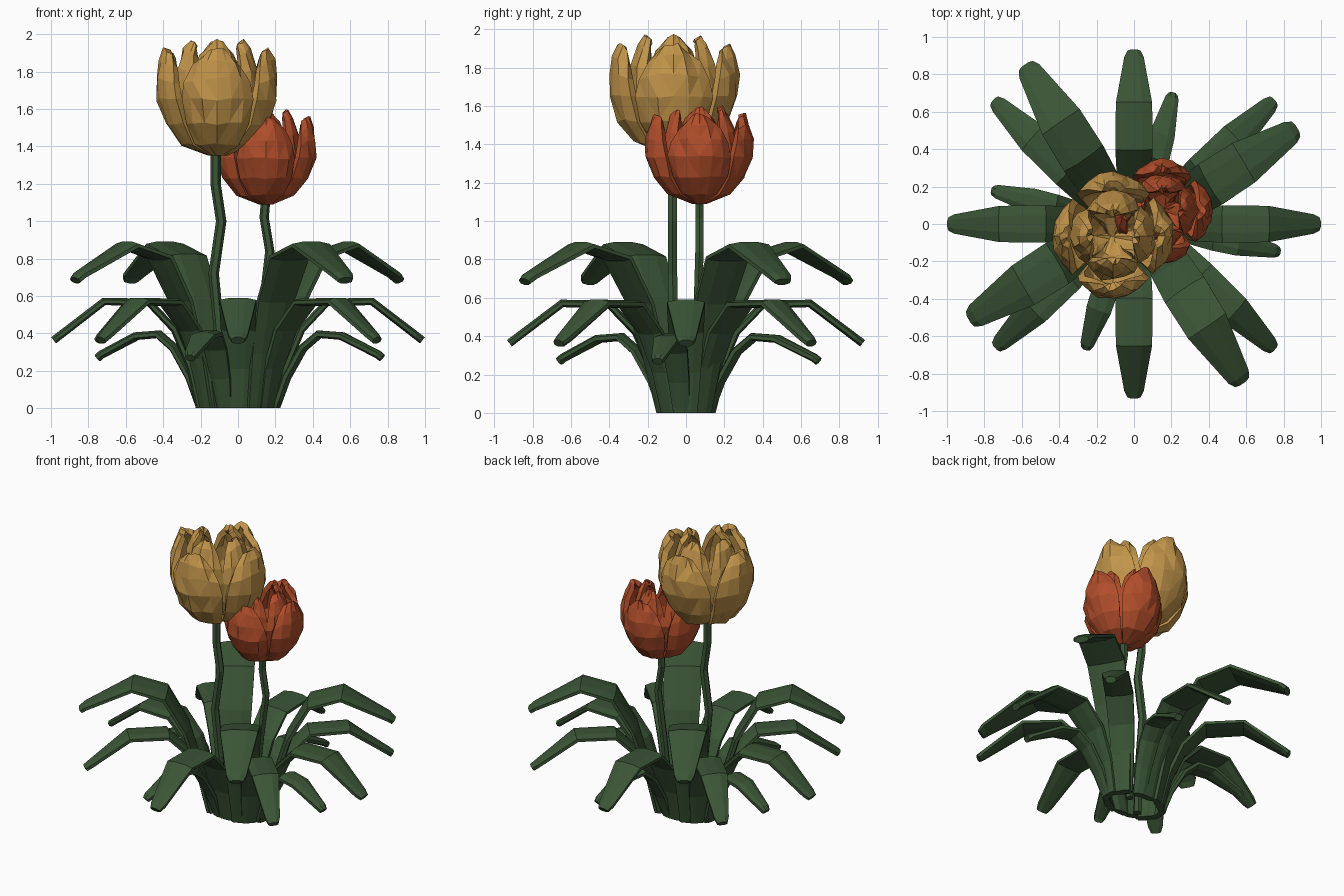
import bpy, bmesh, math, random
from mathutils import Vector

if "Cube" in bpy.data.objects:
    bpy.data.objects.remove(bpy.data.objects["Cube"])

random.seed(4)


def material(name, rgb):
    m = bpy.data.materials.new(name)
    m.diffuse_color = (*rgb, 1)
    m.use_nodes = True
    m.node_tree.nodes["Principled BSDF"].inputs["Base Color"].default_value = m.diffuse_color
    return m


GREEN = material("leaf green", (0.043, 0.09, 0.037))
YELLOW = material("golden yellow", (0.54, 0.30, 0.07))
RED = material("orange red", (0.44, 0.075, 0.024))


def finish(bm, name, mat):
    bmesh.ops.recalc_face_normals(bm, faces=bm.faces)
    me = bpy.data.meshes.new(name)
    bm.to_mesh(me)
    bm.free()
    me.materials.append(mat)
    ob = bpy.data.objects.new(name, me)
    bpy.context.collection.objects.link(ob)
    return ob


def skin(bm, rings):
    """Closed tube through rings of points, capped at both ends."""
    rows = [[bm.verts.new(p) for p in ring] for ring in rings]
    n = len(rows[0])
    for a, b in zip(rows, rows[1:]):
        for i in range(n):
            j = (i + 1) % n
            bm.faces.new((a[i], a[j], b[j], b[i]))
    bm.faces.new(rows[0])
    bm.faces.new(rows[-1])


# Leaves: (fraction of the way out, height) for each tier
HIGH = [(0, 0), (.08, .30), (.18, .58), (.34, .82), (.60, .885), (.96, .725), (1, .695)]
MID = [(0, 0), (.06, .22), (.17, .43), (.35, .58), (.66, .585), (.96, .40), (1, .375)]
LOW = [(0, 0), (.10, .17), (.25, .33), (.41, .41), (.63, .40), (.96, .30), (1, .28)]
TAPER = [.6, .78, .92, 1, .97, .52, .36]


def leaf(name, tip, path, width):
    d = Vector((tip[0], tip[1], 0))
    out = d.normalized()
    side = Vector((-out.y, out.x, 0))
    base = Vector((out.x * .19, out.y * .11, 0))
    pts = [base.lerp(d, f) + Vector((0, 0, z)) for f, z in path]
    rings = []
    for i, p in enumerate(pts):
        t = (pts[min(i + 1, len(pts) - 1)] - pts[max(i - 1, 0)]).normalized()
        nrm = t.cross(side) if i else -out
        w = width / 2 * TAPER[i]
        # slab section with bevelled edges
        top = [(-1, -.006), (-.45, .006), (.45, .006), (1, -.006)]
        under = [(1, -.026), (.45, -.036), (-.45, -.036), (-1, -.026)]
        rings.append([p + side * (u * w) + nrm * h for u, h in top + under])
    bm = bmesh.new()
    skin(bm, rings)
    finish(bm, name, GREEN)


for i, tip in enumerate([(.58, -.85), (-.58, .85), (.87, .51), (-.88, -.51)]):
    leaf(f"tall_leaf_{i}", tip, HIGH, .25)
for i, tip in enumerate([(.995, 0), (-.995, 0), (0, .93), (0, -.93)]):
    leaf(f"middle_leaf_{i}", tip, MID, .20)
for i, tip in enumerate([(.75, -.67), (-.74, -.66), (.75, .66), (-.75, .66)]):
    leaf(f"corner_leaf_{i}", tip, MID, .18)
for i, tip in enumerate([(.78, -.15), (-.76, .18), (.21, .70), (-.26, -.67)]):
    leaf(f"low_leaf_{i}", tip, LOW, .14)


# Stems
def stem(name, pts, r):
    bm = bmesh.new()
    skin(bm, [[(x + r * math.cos(k * math.pi / 3), y + r * math.sin(k * math.pi / 3), z)
               for k in range(6)] for x, y, z in pts])
    finish(bm, name, GREEN)


stem("yellow_flower_stem", [(-.08, -.06, 0), (-.10, -.065, .4), (-.13, -.07, .72), (-.09, -.07, 1.0),
                            (-.12, -.07, 1.2), (-.12, -.065, 1.42)], .028)
stem("red_flower_stem", [(.08, .05, 0), (.13, .06, .5), (.17, .07, .84),
                         (.14, .07, 1.02), (.15, .07, 1.14)], .025)

# Flowers: petal rows as (radius, height, half width)
OUTER = [(.04, 0, .03), (.19, .06, .145), (.28, .17, .21), (.325, .30, .24),
         (.325, .42, .215), (.305, .51, .155), (.28, .575, .07)]
INNER = [(.03, .03, .03), (.13, .09, .10), (.20, .20, .16), (.23, .34, .19),
         (.21, .47, .16), (.175, .57, .11), (.14, .62, .05)]


def petal(bm, rows, turn, centre, s):
    grid = []
    for r, z, hw in rows:
        line = []
        for k in range(7):
            u = k / 3 - 1
            a = turn + u * hw / r
            # edges tuck in, so the cup is squarish from above
            rr = r * (1 - .12 * u * u) + random.uniform(-.010, .010)
            h = z - .03 * u * u * (z > .4) + random.uniform(-.008, .008) * (z > 0)
            line.append(bm.verts.new(centre + s * Vector((rr * math.cos(a), 1.04 * rr * math.sin(a), h))))
        grid.append(line)
    for a, b in zip(grid, grid[1:]):
        for k in range(6):
            bm.faces.new((a[k], a[k + 1], b[k + 1], b[k]))


def flower(name, centre, s, mat):
    for layer, rows in (("outer", OUTER), ("inner", INNER)):
        bm = bmesh.new()
        for q in range(4):
            petal(bm, rows, q * math.pi / 2, Vector(centre), s)
        # faceted surface
        bmesh.ops.triangulate(bm, faces=bm.faces[:])
        ob = finish(bm, f"{name}_{layer}_petals", mat)
        # petals are open sheets: face them outward, then thicken inward
        axis = Vector(centre)
        for p in ob.data.polygons:
            v = p.center - axis - Vector((0, 0, .3 * s))
            if p.normal.dot(v) < 0:
                p.flip()
        mod = ob.modifiers.new("thickness", "SOLIDIFY")
        mod.thickness = .042 * s
        mod.offset = -1


flower("yellow_flower", (-.112, -.065, 1.35), 1, YELLOW)
flower("red_flower", (.15, .07, 1.09), .82, RED)
